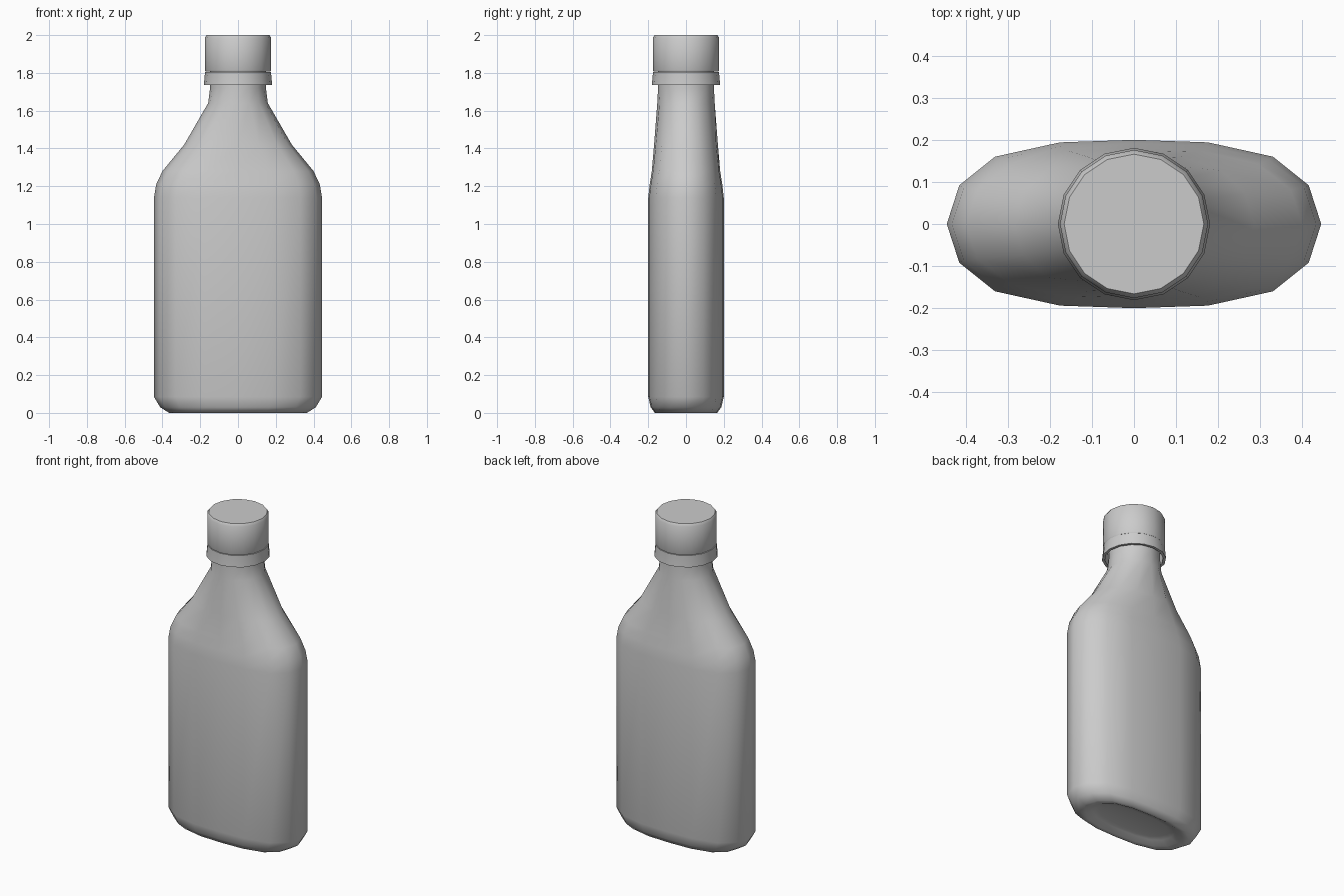
import bpy, bmesh, math

if "Cube" in bpy.data.objects:
    bpy.data.objects.remove(bpy.data.objects["Cube"])

# Quarter of the flattened 16-sided body section, as fractions of half-width and half-depth
QUARTER = [(1, 0), (0.933, 0.46), (0.742, 0.8), (0.395, 0.97)]


def section(a, b, round_mix):
    """16-point ring blended between the squarish oval (0) and a true ellipse (1)."""
    pts = []
    for i in range(16):
        t = math.tau * i / 16
        c, s = math.cos(t), math.sin(t)
        k = i % 8
        u, v = QUARTER[k] if k < 4 else ((0, 1) if k == 4 else QUARTER[8 - k])
        u, v = math.copysign(u, c), math.copysign(v, s)
        if k == 4:
            u = 0
        if k == 0:
            v = 0
        pts.append((a * (u + (c - u) * round_mix), b * (v + (s - v) * round_mix)))
    return pts


def loft(name, rows, angle, close=False):
    """Skin rows of (z, half-width, half-depth, roundness) into one object."""
    bm = bmesh.new()
    rings = [[bm.verts.new((x, y, z)) for x, y in section(a, b, m)] for z, a, b, m in rows]
    pairs = list(zip(rings, rings[1:]))
    if close:
        pairs.append((rings[-1], rings[0]))
    for lo, hi in pairs:
        for i in range(16):
            j = (i + 1) % 16
            bm.faces.new((lo[i], lo[j], hi[j], hi[i]))
    if not close:
        bm.faces.new(rings[0][::-1])
        bm.faces.new(rings[-1])
    bmesh.ops.recalc_face_normals(bm, faces=bm.faces)
    me = bpy.data.meshes.new(name)
    bm.to_mesh(me)
    bm.free()
    ob = bpy.data.objects.new(name, me)
    bpy.context.collection.objects.link(ob)
    bpy.ops.object.select_all(action='DESELECT')
    bpy.context.view_layer.objects.active = ob
    ob.select_set(True)
    bpy.ops.object.shade_smooth_by_angle(angle=math.radians(angle))
    return ob


# Bottle body: recessed base, flat flask sides, shoulders and round neck
loft("bottle_body", [
    (0.03, 0.23, 0.09, 0), (0.022, 0.27, 0.115, 0), (0.003, 0.32, 0.145, 0),
    (0.0, 0.365, 0.165, 0), (0.03, 0.412, 0.187, 0), (0.085, 0.445, 0.20, 0),
    (1.14, 0.445, 0.20, 0), (1.21, 0.433, 0.192, 0.05), (1.28, 0.40, 0.181, 0.15),
    (1.42, 0.285, 0.169, 0.5), (1.64, 0.158, 0.152, 1), (1.72, 0.148, 0.148, 1),
    (1.90, 0.148, 0.148, 1)], 75)


def turned(name, profile, angle, close=False):
    return loft(name, [(z, r, r, 1) for r, z in profile], angle, close)


# Screw cap with a softened top rim
turned("cap", [(0.165, 1.808), (0.173, 1.808), (0.176, 1.815), (0.176, 1.985),
               (0.166, 2.0), (0.11, 2.0)], 50)

# Tamper ring: hollow, flaring slightly downwards
turned("tamper_ring", [(0.165, 1.735), (0.181, 1.735), (0.175, 1.80), (0.175, 1.806),
                       (0.165, 1.806)], 50, close=True)
